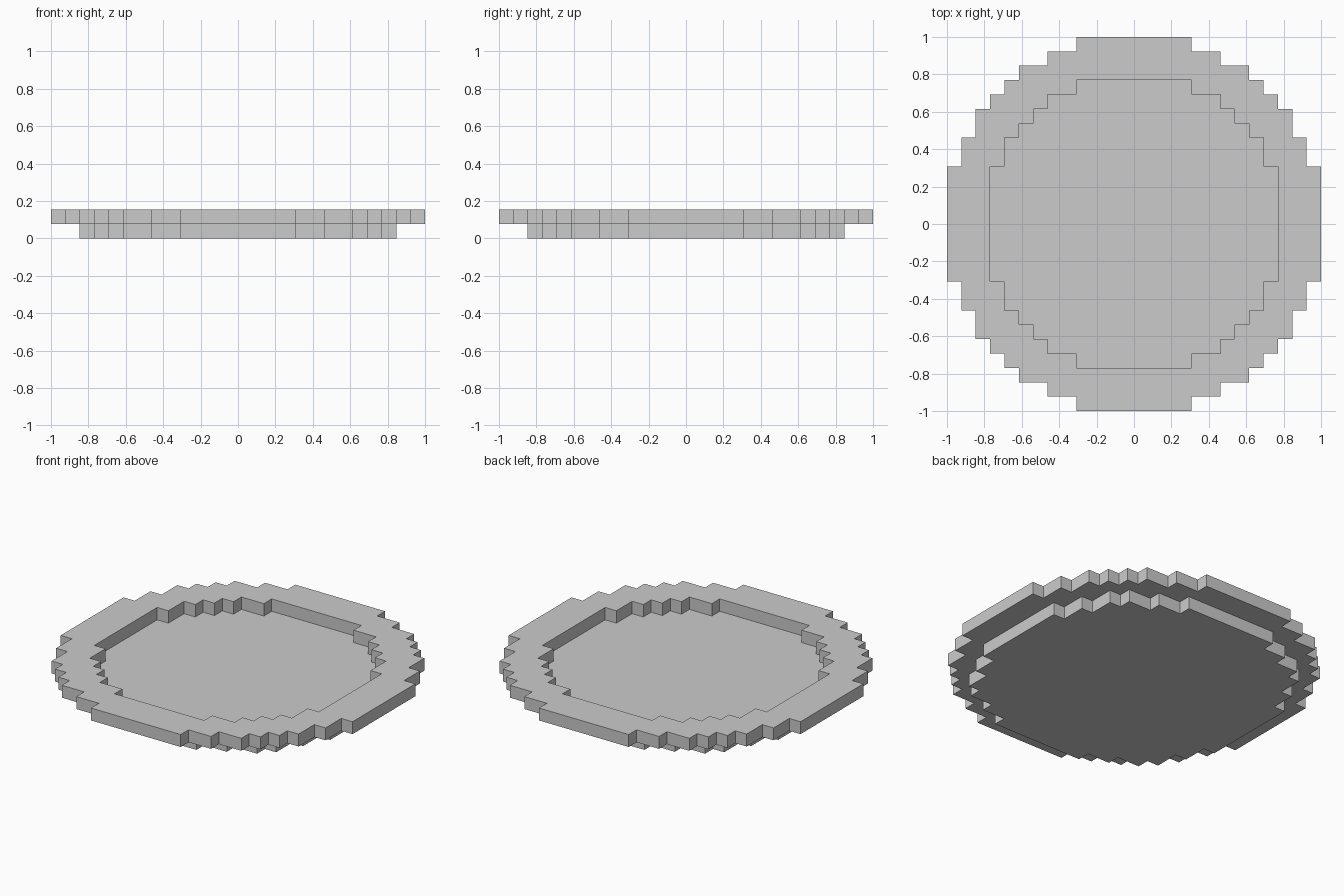
import bpy, bmesh, math
from mathutils import Vector

if "Cube" in bpy.data.objects:
    bpy.data.objects.remove(bpy.data.objects["Cube"])

U = 2 / 26                                   # one block
BASE_R, RIM_R, HOLLOW_R = 11.38, 13.05, 10.2  # radii in blocks


def disc(outer, inner, level):
    """Block cells whose centres lie between two radii."""
    return {(i, j, level) for i in range(-13, 13) for j in range(-13, 13)
            if inner < math.hypot(i + 0.5, j + 0.5) < outer}


# Solid base disc below, wider ring-shaped rim above
cells = disc(BASE_R, 0, 0) | disc(RIM_R, HOLLOW_R, 1)

# Skin only the exposed block sides
bm = bmesh.new()
for cell in cells:
    for axis in range(3):
        for side in (-1, 1):
            n = [0, 0, 0]
            n[axis] = side
            if tuple(c + d for c, d in zip(cell, n)) in cells:
                continue
            u, v = (axis + 1) % 3, (axis + 2) % 3
            quad = []
            for a, b in ((0, 0), (1, 0), (1, 1), (0, 1)):
                p = list(cell)
                p[axis] += side > 0
                p[u] += a
                p[v] += b
                quad.append(bm.verts.new(Vector(p) * U))
            bm.faces.new(quad if side > 0 else quad[::-1])

# Weld and merge coplanar squares into clean flat faces
bmesh.ops.remove_doubles(bm, verts=bm.verts[:], dist=1e-4)
bmesh.ops.dissolve_limit(bm, angle_limit=math.radians(1),
                         verts=bm.verts[:], edges=bm.edges[:])
bmesh.ops.triangulate(bm, faces=[f for f in bm.faces if len(f.verts) > 4])

mesh = bpy.data.meshes.new("round_block_plate")
bm.to_mesh(mesh)
bm.free()
bpy.context.collection.objects.link(bpy.data.objects.new("round_block_plate", mesh))
